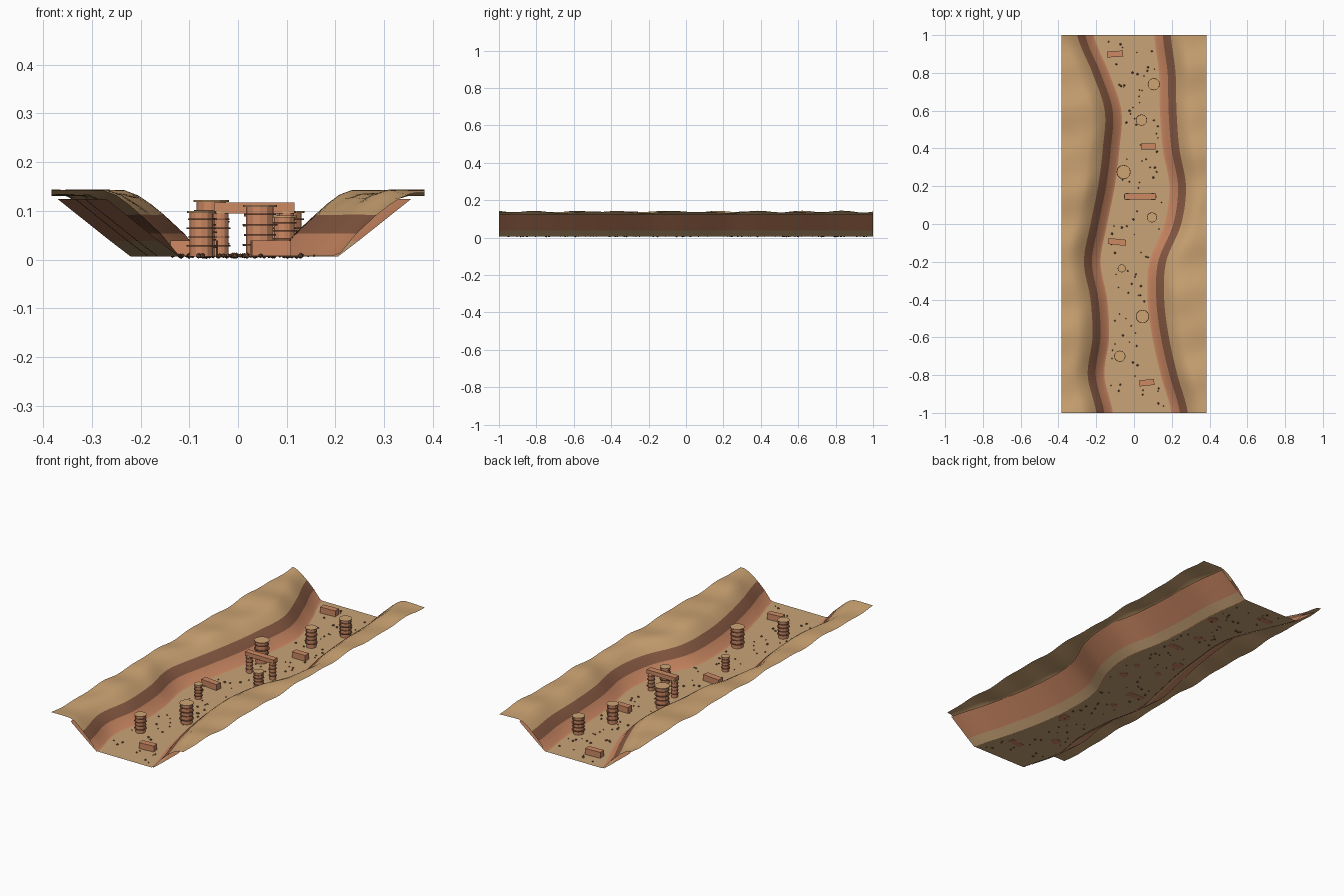
import bpy, bmesh, math, random
from mathutils import Matrix

random.seed(4)
cube = bpy.data.objects.get("Cube")
if cube:
    bpy.data.objects.remove(cube)

FLOOR = 0.008
HALF = 0.383


def material(name, rgb):
    col = [(c / 255) ** 2.2 for c in rgb] + [1]
    m = bpy.data.materials.new(name)
    m.use_nodes = True
    m.diffuse_color = col
    m.node_tree.nodes["Principled BSDF"].inputs["Base Color"].default_value = col
    return m


sand = material("sand", (204, 163, 115))
floor_tan = material("floor_tan", (200, 162, 118))
salmon = material("salmon_rock", (204, 136, 100))
dark = material("dark_rock", (138, 92, 70))
pebble_brown = material("pebble_brown", (122, 86, 62))


def finish(name, bm, mats, smooth=False):
    mesh = bpy.data.meshes.new(name)
    bm.to_mesh(mesh)
    bm.free()
    for m in mats:
        mesh.materials.append(m)
    if smooth:
        mesh.shade_smooth()
    ob = bpy.data.objects.new(name, mesh)
    bpy.context.collection.objects.link(ob)
    return ob


# Winding wall lines, sampled evenly from the front end to the back end
LEFT = [0.265, 0.21, 0.165, 0.14, 0.15, 0.23, 0.255, 0.22, 0.205, 0.2, 0.175]
RIGHT = [0.18, 0.225, 0.2, 0.21, 0.245, 0.21, 0.17, 0.145, 0.135, 0.2, 0.28]


def wall_line(points, y):
    t = (y + 1) / 2 * (len(points) - 1)
    i = min(int(t), len(points) - 2)
    f = t - i
    a, b = points[max(i - 1, 0)], points[i]
    c, d = points[i + 1], points[min(i + 2, len(points) - 1)]
    return b + 0.5 * f * (c - a + f * (2 * a - 5 * b + 4 * c - d + f * (3 * (b - c) + d - a)))


def rim_wave(x, y):
    return 0.004 * math.sin(15 * y + 5 * x) + 0.003 * math.sin(27 * y - 9 * x + 1)


def sheet(name, section, mats, row_mats):
    """Sweep a cross-section along y; section(y) gives the (x, z) points."""
    bm = bmesh.new()
    rows = []
    steps = 100
    for i in range(steps + 1):
        y = -1 + 2 * i / steps
        rows.append([bm.verts.new((x, y, z)) for x, z in section(y)])
    for a, b in zip(rows, rows[1:]):
        for j in range(len(a) - 1):
            f = bm.faces.new((a[j], a[j + 1], b[j + 1], b[j]))
            f.material_index = row_mats[j]
    bmesh.ops.recalc_face_normals(bm, faces=bm.faces)
    return finish(name, bm, mats, True)


# Inner wall: offset from the wall line, height
PROFILE = [(-0.068, FLOOR), (-0.055, 0.013), (-0.022, 0.053), (0.02, 0.092),
           (0.045, 0.112), (0.07, 0.128), (0.095, 0.136)]


def wall_section(points, side):
    def section(y):
        c = wall_line(points, y)
        out = []
        for d, z in PROFILE:
            x = min(c + d, HALF - 0.01)
            out.append((side * x, z + rim_wave(side * x, y) * max(0, (z - 0.09) / 0.046)))
        start = abs(out[-1][0])
        for k in (0.33, 0.67, 1):
            x = start + (HALF - start) * k
            out.append((side * x, 0.137 + rim_wave(side * x, y)))
        return out
    return section


def backing_section(points, side):
    def section(y):
        c = wall_line(points, y)
        return [(side * min(c + d, HALF - 0.01), z)
                for d, z in ((-0.06, 0.006), (-0.018, 0.038), (0.09, 0.124))]
    return section


for word, points, side in (("left", LEFT, 1), ("right", RIGHT, -1)):
    sheet(word + "_canyon_wall", wall_section(points, side), [salmon, dark, sand],
          [0, 0, 1] + [2] * 6)
    sheet(word + "_wall_backing", backing_section(points, side), [floor_tan, salmon], [0, 1])


# Canyon floor
def floor_section(y):
    return [(-wall_line(RIGHT, y) + 0.066, FLOOR), (0, FLOOR),
            (wall_line(LEFT, y) - 0.066, FLOOR)]


sheet("canyon_floor", floor_section, [floor_tan], [0, 0])


def add_disc(bm, x, y, z0, z1, r, mat, sides=12):
    made = bmesh.ops.create_cone(
        bm, cap_ends=True, segments=sides, radius1=r, radius2=r, depth=z1 - z0,
        matrix=Matrix.Translation((x, y, (z0 + z1) / 2)))
    for f in {f for v in made["verts"] for f in v.link_faces}:
        f.material_index = mat


# Layered rock pillar: core with thin wider ledges and a sandy cap
def pillar(name, x, y, r, h):
    bm = bmesh.new()
    add_disc(bm, x, y, FLOOR - 0.002, h - 0.003, r * 0.86, 0)
    ledges = 5
    for i in range(1, ledges):
        z = FLOOR + (h - FLOOR) * i / ledges
        add_disc(bm, x, y, z, z + 0.003, r * (1.08 if i % 2 else 1), 1)
    add_disc(bm, x, y, h - 0.004, h, r * 1.05, 2)
    finish(name, bm, [salmon, dark, sand])


PILLARS = [(0.105, 0.74, 0.03, 0.1), (0.04, 0.55, 0.028, 0.108), (-0.055, 0.275, 0.035, 0.122),
           (0.095, 0.035, 0.025, 0.09), (-0.065, -0.235, 0.02, 0.085),
           (0.045, -0.49, 0.033, 0.112), (-0.075, -0.70, 0.028, 0.1)]
for i, p in enumerate(PILLARS):
    pillar(f"rock_pillar_{i + 1}", *p)


def block(name, x, y, z, size, turn=0):
    bm = bmesh.new()
    bmesh.ops.create_cube(bm, size=1, matrix=Matrix.Translation((x, y, z))
                          @ Matrix.Rotation(math.radians(turn), 4, "Z")
                          @ Matrix.Diagonal((*size, 1)))
    finish(name, bm, [salmon])


# Natural arch: two pillars and a beam
for word, x in (("right", -0.035), ("left", 0.1)):
    pillar("arch_leg_" + word, x, 0.145, 0.018, 0.1)
block("arch_beam", 0.033, 0.145, 0.106, (0.165, 0.032, 0.022))

# Fallen slabs
SLABS = [(-0.1, 0.9, 0.085, 3), (0.075, 0.41, 0.075, 0),
         (-0.09, -0.095, 0.095, -6), (0.067, -0.84, 0.08, 6)]
for i, (x, y, length, turn) in enumerate(SLABS):
    block(f"fallen_slab_{i + 1}", x, y, 0.023, (length, 0.032, 0.032), turn)

# Pebbles scattered on the floor
bm = bmesh.new()
for i in range(95):
    y = random.uniform(-0.97, 0.97)
    x = random.uniform(-wall_line(RIGHT, y) + 0.08, wall_line(LEFT, y) - 0.08)
    r = random.uniform(0.003, 0.007)
    bmesh.ops.create_icosphere(bm, subdivisions=1, radius=r,
                               matrix=Matrix.Translation((x, y, max(FLOOR, r))))
finish("pebbles", bm, [pebble_brown])
